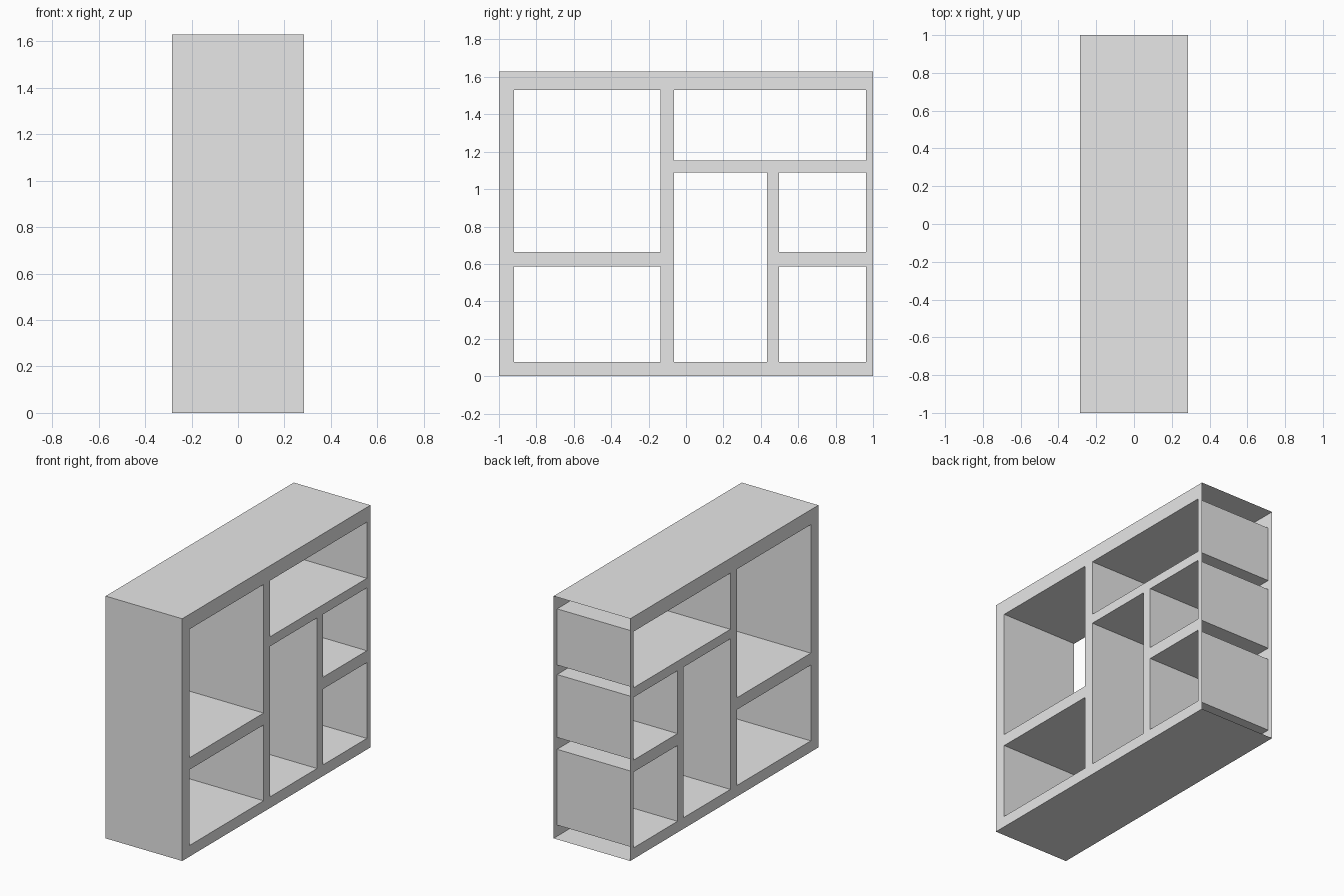
import bpy
import bmesh

old = bpy.data.objects.get("Cube")
if old:
    bpy.data.objects.remove(old, do_unlink=True)

HALF_X, HALF_Y, HEIGHT = 0.285, 1.0, 1.63

# Compartments as (y0, y1, z0, z1)
OPENINGS = [
    (-0.92, -0.135, 0.665, 1.53),
    (-0.92, -0.135, 0.075, 0.585),
    (-0.065, 0.963, 1.152, 1.53),
    (-0.065, 0.433, 0.075, 1.088),
    (0.497, 0.963, 0.665, 1.088),
    (0.497, 0.963, 0.075, 0.585),
]


def is_open(y, z):
    return any(a < y < b and c < z < d for a, b, c, d in OPENINGS)


grey = bpy.data.materials.new("light_grey")
grey.use_nodes = True
colour = (0.8, 0.8, 0.8, 1)
grey.diffuse_color = colour
grey.node_tree.nodes["Principled BSDF"].inputs["Base Color"].default_value = colour

# Side panel: fill every grid cell that is not part of a compartment
ys = sorted({-HALF_Y, HALF_Y} | {v for o in OPENINGS for v in o[:2]})
zs = sorted({0, HEIGHT} | {v for o in OPENINGS for v in o[2:]})
bm = bmesh.new()
grid = {(y, z): bm.verts.new((-HALF_X, y, z)) for y in ys for z in zs}
for y0, y1 in zip(ys, ys[1:]):
    for z0, z1 in zip(zs, zs[1:]):
        if not is_open((y0 + y1) / 2, (z0 + z1) / 2):
            bm.faces.new([grid[p] for p in ((y0, z0), (y0, z1), (y1, z1), (y1, z0))])
bmesh.ops.delete(bm, geom=[v for v in bm.verts if not v.link_faces], context="VERTS")

# Extrude through the depth, making outer walls and compartment walls
result = bmesh.ops.extrude_face_region(bm, geom=bm.faces[:])
moved = [g for g in result["geom"] if isinstance(g, bmesh.types.BMVert)]
bmesh.ops.translate(bm, verts=moved, vec=(2 * HALF_X, 0, 0))
bmesh.ops.recalc_face_normals(bm, faces=bm.faces[:])

# The back end is left open, showing the hollow behind the compartments
back = [f for f in bm.faces if all(v.co.y > HALF_Y - 0.001 for v in f.verts)]
bmesh.ops.delete(bm, geom=back, context="FACES")
bmesh.ops.dissolve_limit(bm, angle_limit=0.01, verts=bm.verts[:], edges=bm.edges[:])

mesh = bpy.data.meshes.new("shelf_unit")
bm.to_mesh(mesh)
bm.free()
mesh.materials.append(grey)
shelf = bpy.data.objects.new("shelf_unit", mesh)
bpy.context.collection.objects.link(shelf)
